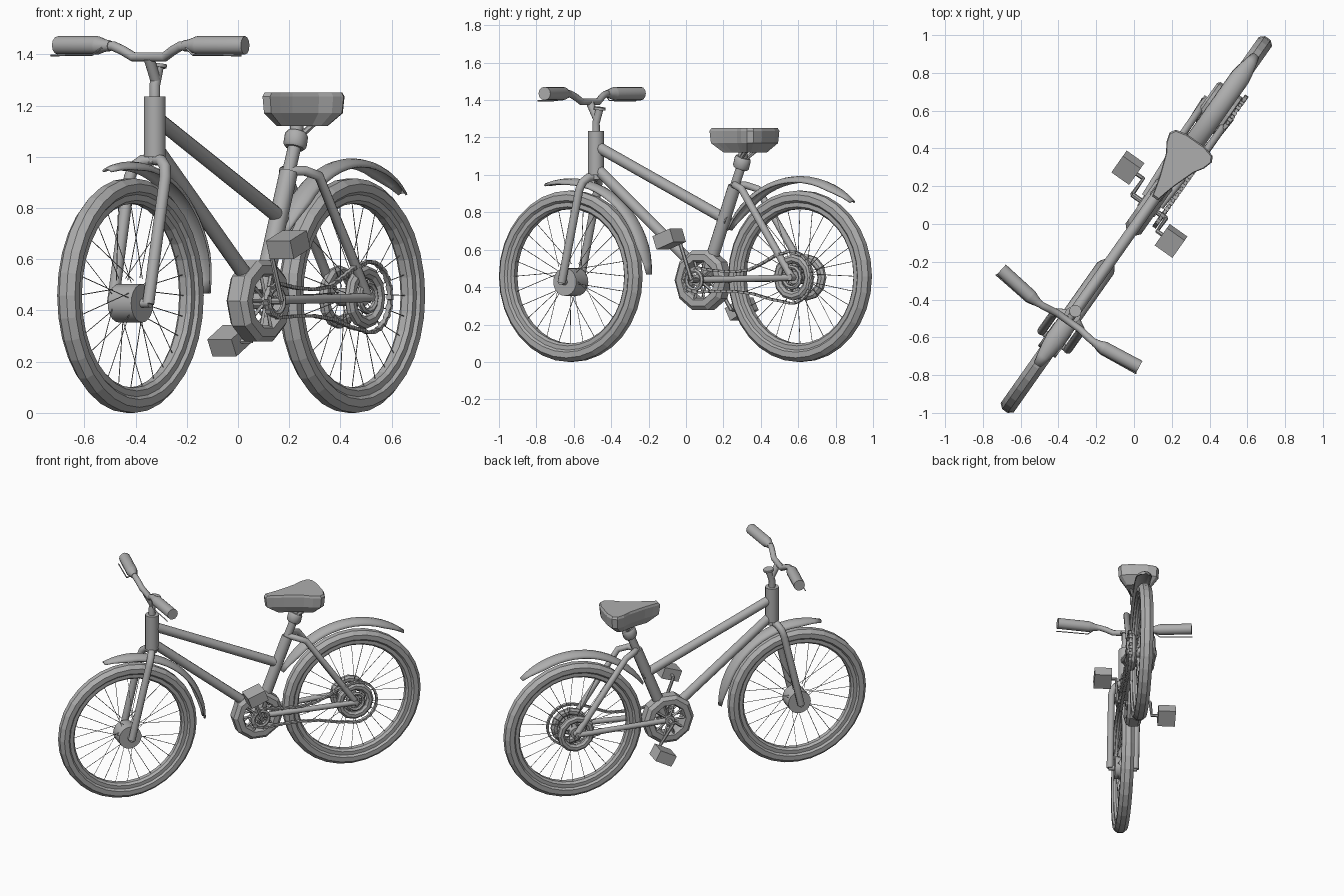
import bpy, bmesh, math
from mathutils import Matrix, Vector

if "Cube" in bpy.data.objects:
    bpy.data.objects.remove(bpy.data.objects["Cube"])

# Parts are laid out in bike space: (side, length, height); the bike is then turned about z
PLACE = Matrix.Translation((0.0125, -0.003, 0)) @ Matrix.Rotation(math.radians(-35.2), 4, 'Z')
grey = bpy.data.materials.new("mid_grey")
grey.diffuse_color = (0.42, 0.42, 0.42, 1)
grey.use_nodes = True
grey.node_tree.nodes["Principled BSDF"].inputs["Base Color"].default_value = grey.diffuse_color


def finish(name, mesh, smooth=False):
    mesh.transform(PLACE)
    mesh.materials.clear()
    mesh.materials.append(grey)
    if smooth:
        mesh.shade_smooth()
        mesh.set_sharp_from_angle(angle=math.radians(40))
    else:
        mesh.shade_flat()
    ob = bpy.data.objects.new(name, mesh)
    bpy.context.collection.objects.link(ob)
    return ob


def finish_bm(name, bm, smooth=False):
    bmesh.ops.recalc_face_normals(bm, faces=bm.faces[:])
    mesh = bpy.data.meshes.new(name)
    bm.to_mesh(mesh)
    bm.free()
    return finish(name, mesh, smooth)


def tube(name, paths, radius, res=3):
    """Round tubes along paths of (side, length, height[, radius factor])."""
    cu = bpy.data.curves.new(name, 'CURVE')
    cu.dimensions = '3D'
    cu.bevel_depth, cu.bevel_resolution, cu.use_fill_caps = radius, res, True
    for pts in paths:
        sp = cu.splines.new('POLY')
        sp.points.add(len(pts) - 1)
        for p, q in zip(sp.points, pts):
            p.co = (q[0], q[1], q[2], 1)
            p.radius = q[3] if len(q) > 3 else 1
    tmp = bpy.data.objects.new(name, cu)
    bpy.context.collection.objects.link(tmp)
    dg = bpy.context.evaluated_depsgraph_get()
    dg.update()
    mesh = bpy.data.meshes.new_from_object(tmp.evaluated_get(dg))
    bpy.data.objects.remove(tmp)
    return finish(name, mesh, True)


def mirror(pts):
    return [pts, [(-p[0],) + tuple(p[1:]) for p in pts]]


def lathe(name, centre, profile, segs, smooth=False):
    """Closed profile of (side, radius) spun round the side axis."""
    bm = bmesh.new()
    rings = []
    for i in range(segs):
        a = 2 * math.pi * i / segs
        rings.append([bm.verts.new((centre[0] + s, centre[1] + r * math.cos(a),
                                    centre[2] + r * math.sin(a))) for s, r in profile])
    n = len(profile)
    for i in range(segs):
        a, b = rings[i], rings[(i + 1) % segs]
        for j in range(n):
            bm.faces.new((a[j], a[(j + 1) % n], b[(j + 1) % n], b[j]))
    return finish_bm(name, bm, smooth)


def oval(major, rad, side, n=8):
    return [(side * math.sin(2 * math.pi * (k + .5) / n),
             major + rad * math.cos(2 * math.pi * (k + .5) / n)) for k in range(n)]


def drum(hw, r, hole=.004):
    return [(-hw, hole), (-hw, r), (hw, r), (hw, hole)]


def box(bm, centre, size, pitch=0):
    m = Matrix.Translation(centre) @ Matrix.Rotation(pitch, 4, 'X') @ Matrix.Diagonal((*size, 1))
    bmesh.ops.create_cube(bm, size=1, matrix=m)


# Wheels with rims and thin spokes
Z = 0.458
for tag, u, hub in (("front", -.75, .07), ("rear", .75, .035)):
    lathe(tag + "_tyre", (0, u, Z), oval(.421, .04, .046), 32)
    lathe(tag + "_rim", (0, u, Z), [(-.03, .395), (-.03, .372), (-.015, .36),
                                    (.015, .36), (.03, .372), (.03, .395)], 32)
    spokes = []
    for k in range(28):
        a = 2 * math.pi * k / 28
        b = a + (.35 if k % 4 < 2 else -.35)
        s = .04 if k % 2 else -.04
        spokes.append([(s, u + hub * math.cos(b), Z + hub * math.sin(b)),
                       (0, u + .365 * math.cos(a), Z + .365 * math.sin(a))])
    tube(tag + "_spokes", spokes, .0018, 0)

# Hubs and axles
lathe("front_hub", (0, -.75, .428), drum(.056, .075), 20, True)
lathe("rear_hub", (0, .75, .452), drum(.06, .035), 16, True)
tube("axles", [[(-.1, .75, .452), (.1, .75, .452)], [(-.095, -.75, .428), (.095, -.75, .428)]], .018)
for tag, s in (("left", -.062), ("right", .062)):
    lathe(tag + "_rear_ring", (s, .75, .452), oval(.1, .025, .022), 12)
lathe("rear_sprocket", (.075, .75, .452), oval(.055, .012, .012, 6), 12)

# Fork, crown and head tube
tube("fork", mirror([(.085, -.75, .425), (.085, -.635, .92), (.075, -.622, .96),
                     (.045, -.605, .985), (0, -.59, .99)]), .023)
tube("head_tube", [[(0, -.585, 1.0), (0, -.585, 1.235)]], .043, 6)
tube("crown", [[(0, -.585, .975), (0, -.585, 1.0)]], .032, 4)

# Stem and handlebar
tube("stem", [[(0, -.585, 1.22), (0, -.585, 1.28), (0, -.56, 1.355)],
              [(0, -.58, 1.3), (0, -.625, 1.385)]], .021)
tube("stem_cap", [[(0, -.562, 1.348), (0, -.56, 1.362)]], .033)
tube("handlebar", [[(s * v, u, z) for s, v, u, z in (
    (-1, .24, -.635, 1.435), (-1, .16, -.638, 1.432), (-1, .12, -.632, 1.415), (-1, .075, -.625, 1.39),
    (1, .075, -.625, 1.39), (1, .12, -.632, 1.415), (1, .16, -.638, 1.432), (1, .24, -.635, 1.435))]], .019)
tube("grips", mirror([(.175, -.638, 1.433, .58), (.2, -.637, 1.434, .68), (.232, -.634, 1.435, .97),
                      (.24, -.633, 1.435, 1), (.447, -.607, 1.435, 1)]), .036, 4)
tube("brake_levers", mirror([(.2, -.66, 1.425), (.24, -.668, 1.398), (.455, -.645, 1.396)]), .004, 0)

# Frame tubes
tube("top_tube", [[(0, -.585, 1.155), (0, .28, .755)]], .03)
tube("down_tube", [[(0, -.585, 1.04), (0, .05, .52)]], .03)
tube("seat_tube", [[(0, .14, .47), (0, .322, .94)]], .036)
tube("seat_post", [[(0, .31, .91), (0, .37, 1.06), (0, .38, 1.14)]], .026)
tube("seat_collar", [[(0, .36, 1.035, .85), (0, .364, 1.045, 1),
                      (0, .375, 1.085, 1), (0, .379, 1.095, .85)]], .046)
tube("seat_stays", mirror([(0, .32, .945), (.05, .36, .945), (.075, .42, .925), (.078, .75, .452)]), .02)
tube("chain_stays", mirror([(.05, .15, .44), (.085, .75, .45)]), .018)

# Seat springs under the saddle
tube("seat_springs", mirror([(.02, .37, 1.08), (.05, .44, 1.14)]), .012, 1)

# Saddle: rounded triangle outline stacked in layers
half = [(.17, .018), (.22, .03), (.28, .047), (.4, .09), (.45, .122), (.5, .137), (.53, .12), (.545, .06)]
outline = [(v, u) for u, v in half] + [(-v, u) for u, v in reversed(half)]
bm = bmesh.new()
layers = []
for z, f in ((1.25, .95), (1.235, 1), (1.17, .96), (1.12, .62)):
    layers.append([bm.verts.new((v * f, .4 + (u - .4) * f, z)) for v, u in outline])
for a, b in zip(layers, layers[1:]):
    for i in range(len(a)):
        j = (i + 1) % len(a)
        bm.faces.new((a[i], a[j], b[j], b[i]))
bm.faces.new(layers[0])
bm.faces.new(layers[-1])
finish_bm("seat", bm)


# Mudguards: domed strips along an arc, narrowing at the tips
def mudguard(name, u, radius, start, end, n=18):
    bm = bmesh.new()
    rows = []
    for i in range(n + 1):
        t = i / n
        a = math.radians(start + (end - start) * t)
        w = min(1, .4 + 4 * min(t, 1 - t))
        row = []
        for k in range(7):
            c = math.radians(-75 + 25 * k)
            r = radius - .04 * w * (1 - math.cos(c))
            row.append(bm.verts.new((.052 * w * math.sin(c), u + r * math.cos(a), Z + r * math.sin(a))))
        rows.append(row)
    for a, b in zip(rows, rows[1:]):
        for k in range(6):
            bm.faces.new((a[k], a[k + 1], b[k + 1], b[k]))
    ob = finish_bm(name, bm, True)
    mod = ob.modifiers.new("thickness", 'SOLIDIFY')
    mod.thickness, mod.offset = .008, 0


mudguard("front_mudguard", -.75, .52, 1, 108)
mudguard("rear_mudguard", .75, .532, 49, 152)

# Bottom bracket ring with arms and small drive gear
B = (0, .117, .437)
lathe("crank_ring", B, [(-.05, .11), (-.05, .145), (-.03, .167), (.03, .167),
                        (.05, .145), (.05, .11), (.03, .1), (-.03, .1)], 10)
lathe("crank_hub", B, drum(.055, .032), 12)
arms = []
for s in (-.035, .035):
    for k in range(10):
        a = 2 * math.pi * k / 10
        arms.append([(s, B[1] + .02 * math.cos(a), B[2] + .02 * math.sin(a)),
                     (s, B[1] + .115 * math.cos(a), B[2] + .115 * math.sin(a))])
tube("crank_ring_arms", arms, .008, 0)
lathe("drive_gear", (.085, B[1], B[2]), oval(.05, .012, .01, 6), 14)
tube("crank_axle", [[(-.11, B[1], B[2]), (.11, B[1], B[2])]], .014, 2)

# Cranks and pedals
tube("cranks", [[(.11, B[1], B[2]), (.11, .035, .655), (.16, .035, .655)],
                [(-.11, B[1], B[2]), (-.11, .22, .28), (-.16, .22, .28)]], .011, 1)
bm = bmesh.new()
box(bm, (.2, .035, .657), (.115, .12, .075), math.radians(20))
box(bm, (-.21, .22, .282), (.115, .12, .075), math.radians(28))
finish_bm("pedals", bm)

# Chain: small links spaced along a loop
loop = [(.75 + .138 * math.cos(math.radians(a)), .452 + .138 * math.sin(math.radians(a)))
        for a in range(110, -111, -10)]
loop += [(.62, .335), (.5, .365), (.38, .378), (.25, .378), (.13, .372), (.07, .39), (.048, .437),
         (.07, .485), (.13, .505), (.25, .488), (.38, .482), (.48, .493), (.58, .535), (.64, .565)]
loop = [Vector(p) for p in loop]
bm = bmesh.new()
left = 0
count = 0
for p, q in zip(loop, loop[1:] + loop[:1]):
    d = q - p
    while left < d.length:
        c = p + d * (left / d.length)
        thick = .016 if count % 2 else .024
        box(bm, (.085, c.x, c.y), (thick, .018, .013), math.atan2(d.y, d.x))
        left += .019
        count += 1
    left -= d.length
finish_bm("chain", bm)
